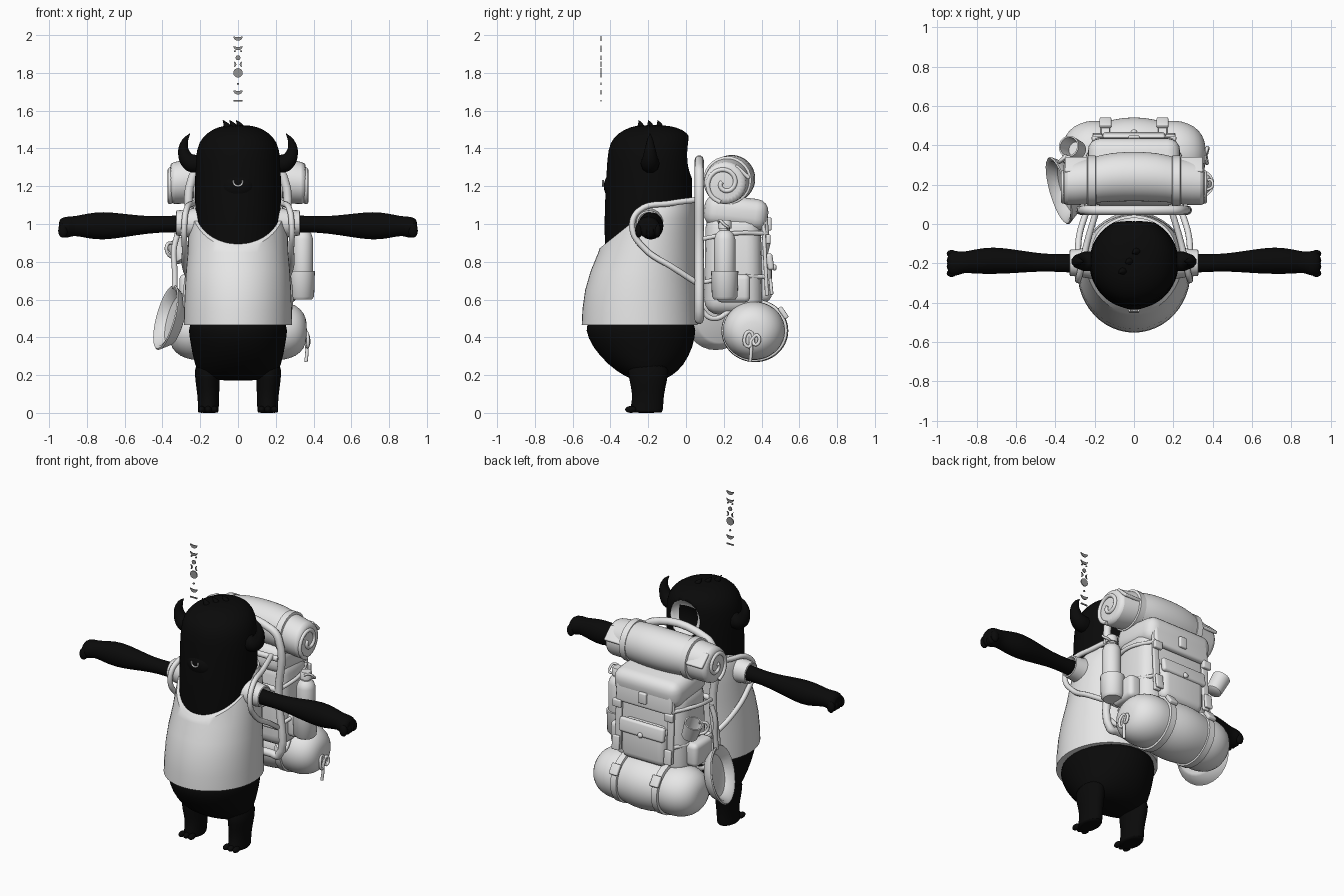
import bpy, bmesh, math
from mathutils import Vector

cube = bpy.data.objects.get("Cube")
if cube:
    bpy.data.objects.remove(cube, do_unlink=True)


def material(name, v):
    m = bpy.data.materials.new(name)
    m.use_nodes = True
    m.diffuse_color = (v, v, v, 1)
    b = m.node_tree.nodes["Principled BSDF"]
    b.inputs["Base Color"].default_value = (v, v, v, 1)
    b.inputs["Roughness"].default_value = 0.8
    return m


BLACK = material("black fur", 0.003)
WHITE = material("pale cloth", 0.8)
GREY = material("charm grey", 0.3)


def finish(bm, name, mat, loc=(0, 0, 0), aim=None, smooth=True):
    bmesh.ops.recalc_face_normals(bm, faces=bm.faces)
    me = bpy.data.meshes.new(name)
    bm.to_mesh(me)
    bm.free()
    ob = bpy.data.objects.new(name, me)
    bpy.context.collection.objects.link(ob)
    ob.location = loc
    if aim:
        ob.rotation_euler = Vector(aim).to_track_quat('Z', 'Y').to_euler()
    me.materials.append(mat)
    if smooth:
        bpy.ops.object.select_all(action='DESELECT')
        ob.select_set(True)
        bpy.context.view_layer.objects.active = ob
        bpy.ops.object.shade_smooth_by_angle(angle=math.radians(40))
    return ob


def loft(name, rings, mat, axis='Z', soft=True, cut=None, n=28, loc=(0, 0, 0), aim=None):
    """Skin elliptical rings (t, centre a, centre b, radius a, radius b) along an axis."""
    bm = bmesh.new()
    loops = []
    for t, a, b, ra, rb in rings:
        ring = []
        for i in range(n):
            w = math.tau * i / n
            u, v = a + ra * math.cos(w), b + rb * math.sin(w)
            ring.append(bm.verts.new((u, v, t) if axis == 'Z' else (t, u, v)))
        loops.append(ring)
    for p, q in zip(loops, loops[1:]):
        for i in range(n):
            j = (i + 1) % n
            bm.faces.new((p[i], p[j], q[j], q[i]))
    bm.faces.new(loops[0])
    bm.faces.new(loops[-1])
    if cut:
        geom = bm.verts[:] + bm.edges[:] + bm.faces[:]
        r = bmesh.ops.bisect_plane(bm, geom=geom, plane_co=cut[0], plane_no=cut[1], clear_outer=True)
        bmesh.ops.holes_fill(bm, edges=[e for e in r["geom_cut"] if isinstance(e, bmesh.types.BMEdge)])
    ob = finish(bm, name, mat, loc, aim)
    if soft:
        ob.modifiers.new("soft", 'SUBSURF').levels = 1
        ob.modifiers["soft"].render_levels = 1
    return ob


def lathe(name, profile, mat, loc, aim=(0, 0, 1)):
    return loft(name, [(z, 0, 0, r, r) for r, z in profile], mat, soft=False, loc=loc, aim=aim)


def box(name, loc, size, mat=WHITE, bevel=0.01, tilt=0, top=1):
    bm = bmesh.new()
    bmesh.ops.create_cube(bm, size=1)
    for v in bm.verts:
        k = top if v.co.z > 0 else 1
        v.co = Vector((v.co.x * size[0] * k, v.co.y * size[1] * k, v.co.z * size[2]))
    bmesh.ops.bevel(bm, geom=bm.edges[:], offset=bevel, segments=4, profile=0.5, affect='EDGES')
    ob = finish(bm, name, mat, loc)
    ob.rotation_euler.x = tilt
    return ob


def ball(name, loc, size, mat):
    bm = bmesh.new()
    bmesh.ops.create_uvsphere(bm, u_segments=20, v_segments=12, radius=1)
    bmesh.ops.scale(bm, vec=size, verts=bm.verts)
    return finish(bm, name, mat, loc)


def tube(name, pts, r, mat=WHITE, radii=None, closed=False):
    cu = bpy.data.curves.new(name, 'CURVE')
    cu.dimensions = '3D'
    cu.bevel_depth, cu.bevel_resolution, cu.resolution_u = r, 3, 6
    cu.use_fill_caps = True
    sp = cu.splines.new('BEZIER')
    sp.bezier_points.add(len(pts) - 1)
    sp.use_cyclic_u = closed
    for i, (b, p) in enumerate(zip(sp.bezier_points, pts)):
        b.co = p
        b.handle_left_type = b.handle_right_type = 'AUTO'
        b.radius = radii[i] if radii else 1
    cu.materials.append(mat)
    ob = bpy.data.objects.new(name, cu)
    bpy.context.collection.objects.link(ob)
    return ob


# Body: hips, shirt cut along a sloping neckline, head
loft("hips", [(.17, 0, -.2, .14, .06), (.19, 0, -.2, .2, .12), (.25, 0, -.21, .23, .2),
              (.35, 0, -.23, .25, .27), (.44, 0, -.24, .265, .295), (.5, 0, -.24, .26, .29)], BLACK)
loft("shirt", [(.465, 0, -.245, .275, .295), (.465, 0, -.245, .287, .307), (.55, 0, -.245, .285, .303),
               (.65, 0, -.24, .281, .294), (.75, 0, -.228, .275, .277), (.85, 0, -.207, .266, .257),
               (.95, 0, -.19, .262, .24), (1.03, 0, -.175, .255, .225), (1.08, 0, -.16, .243, .21),
               (1.12, 0, -.14, .215, .185), (1.13, 0, -.13, .15, .13)],
     WHITE, soft=False, n=48, cut=((0, -.44, .885), (0, -.8, 1)))
head = loft("head", [(.84, 0, -.21, .2, .2), (.86, 0, -.207, .225, .228), (1.1, 0, -.2, .228, .232),
                     (1.28, 0, -.193, .229, .228), (1.4, 0, -.19, .222, .225), (1.46, 0, -.18, .19, .205),
                     (1.5, 0, -.17, .14, .16), (1.525, 0, -.18, .07, .08)], BLACK, n=32)

# Hollow patch in the back of the head, pale around a dark centre
cutter = ball("patch_cutter", (0, .035, 1.355), (.115, .075, .115), GREY)
head.data.materials.append(WHITE)
cutter.data.materials.clear()
cutter.data.materials.append(BLACK)
cutter.data.materials.append(WHITE)
for p in cutter.data.polygons:
    p.material_index = 1 if math.hypot(p.center.x, p.center.z) > .065 else 0
boo = head.modifiers.new("patch", 'BOOLEAN')
boo.object, boo.operation, boo.solver = cutter, 'DIFFERENCE', 'EXACT'
bpy.ops.object.select_all(action='DESELECT')
head.select_set(True)
bpy.context.view_layer.objects.active = head
for m in ("soft", "patch"):
    bpy.ops.object.modifier_apply(modifier=m)
bpy.data.objects.remove(cutter, do_unlink=True)

# Face, nose ring and hair tufts
ball("muzzle", (0, -.385, 1.2), (.09, .05, .07), BLACK)
arc = [math.pi * (.9 + 1.2 * i / 6) for i in range(7)]
tube("nose_ring", [(.024 * math.cos(w), -.44, 1.225 + .024 * math.sin(w)) for w in arc], .005)
for i, x in enumerate((-.07, -.035, 0)):
    y = -.24 + .05 * i
    tube("hair_tuft", [(x + .03, y, 1.48), (x + .01, y, 1.52), (x - .01, y - .01, 1.55)], .025, BLACK, (1, .7, .05))

# Paired limbs, horns, cuffs and shoulder straps
for s in (-1, 1):
    loft("leg", [(0, s * .158, -.21, .05, .075), (.005, s * .158, -.212, .057, .09), (.04, s * .157, -.205, .055, .085),
                 (.1, s * .157, -.2, .058, .083), (.17, s * .162, -.2, .065, .1), (.28, s * .165, -.2, .07, .12)], BLACK)
    for k in (-1, 0, 1):
        ball("toe", (s * .158 + k * .034, -.292, .018), (.018, .03, .018), BLACK)
    loft("arm", [(s * x, y, z, ry, rz) for x, y, z, ry, rz in (
        (.2, -.2, 1, .055, .055), (.36, -.2, 1, .044, .042), (.48, -.195, .995, .045, .045),
        (.6, -.19, .992, .06, .062), (.72, -.185, .99, .07, .077), (.8, -.19, .99, .063, .065),
        (.87, -.195, .99, .052, .05), (.89, -.2, .985, .062, .056), (.93, -.2, .98, .065, .056),
        (.95, -.2, .98, .045, .04))], BLACK, 'X')
    for k in range(4):
        ball("finger", (s * .927, -.25 + k * .033, .965), (.025, .019, .037), BLACK)
    loft("sleeve_cuff", [(s * x, -.197, 1.005, r, r) for x, r in (
        (.2, .085), (.27, .072), (.325, .066), (.328, .058), (.3, .045))], WHITE, 'X', soft=False)
    tube("horn", [(s * .19, -.19, 1.32), (s * .25, -.19, 1.325), (s * .287, -.19, 1.38), (s * .28, -.19, 1.44),
                  (s * .255, -.19, 1.478)], .05, BLACK, (1, 1, .65, .35, .05))
    tube("shoulder_strap", [(s * .19, .07, 1.13), (s * .235, -.08, 1.11), (s * .275, -.25, 1.07), (s * .285, -.285, .98),
                            (s * .282, -.22, .87), (s * .28, -.07, .77), (s * .24, .07, .68)], .016)
    tube("lower_strap", [(s * .24, .07, .56), (s * .23, .14, .5), (s * .2, .25, .55)], .014)

# Pack frame
tube("pack_frame", [(-.24, .07, .5), (-.24, .07, .9), (-.24, .07, 1.25), (-.19, .07, 1.3), (.19, .07, 1.3),
                    (.24, .07, 1.25), (.24, .07, .9), (.24, .07, .5), (.19, .07, .5), (-.19, .07, .5)], .024, closed=True)
for z in (.68, .92, 1.12):
    tube("frame_bar", [(-.24, .07, z), (.24, .07, z)], .018)

# Pack bag, lid, back pocket, straps and buckles
box("pack_bag", (0, .25, .79), (.5, .31, .54), bevel=.08, top=.94)
box("pack_lid", (0, .265, 1.06), (.47, .34, .17), bevel=.065, tilt=-.12)
box("lid_flap", (0, .415, 1.0), (.4, .04, .14), bevel=.018, tilt=.08)
box("back_pocket", (0, .4, .71), (.31, .11, .25), bevel=.045)
box("pocket_flap", (0, .445, .8), (.32, .035, .09), bevel=.016, tilt=.15)
ball("pocket_button", (0, .468, .77), (.017, .012, .017), WHITE)
box("lid_buckle", (0, .44, 1.0), (.055, .025, .07), bevel=.008)
for s in (-1, 1):
    box("pack_strap", (s * .185, .418, .83), (.042, .02, .42), bevel=.006, tilt=.05)
    box("strap_buckle", (s * .185, .435, .92), (.06, .025, .05), bevel=.008)
    box("strap_end", (s * .185, .45, .67), (.05, .018, .09), bevel=.006, tilt=.1)
    box("side_pocket", (s * .265, .25, .66), (.09, .18, .15), bevel=.03)
    for z in (.72, .95):
        tube("side_strap", [(s * .24, .08, z - .03), (s * .262, .25, z), (s * .19, .425, z)], .012)

# Upper bedroll with wrapped ends and straps
half = [(.36, .205, 1.215, .1), (.355, .205, 1.215, .113), (.24, .215, 1.228, .118), (.2, .225, 1.235, .117),
        (.12, .238, 1.24, .125)]
rolls = [(-x, y, z, r, r) for x, y, z, r in half] + [(0, .243, 1.24, .127, .127)]
rolls += [(x, y, z, r, r) for x, y, z, r in reversed(half)]
loft("bedroll", rolls, WHITE, 'X')
for s in (-1, 1):
    turns = [(1.3 * math.tau * i / 16 + 2.6, .015 + .088 * i / 16) for i in range(17)]
    tube("roll_spiral", [(s * .36, .205 + r * math.cos(w), 1.215 + r * math.sin(w)) for w, r in turns], .012)
    loft("bedroll_strap", [(s * x, .219, 1.231, r, r) for x, r in ((.19, .11), (.195, .128), (.235, .128), (.24, .11))],
         WHITE, 'X', soft=False)
    box("roll_edge", (s * .285, .3, 1.275), (.13, .1, .02), bevel=.008, tilt=-.75)

# Lower sleeping roll, pinched by two straps
side = [(.365, .05), (.35, .1), (.31, .145), (.24, .168), (.18, .165), (.145, .158), (.1, .17)]
puff = [(-x, r) for x, r in side] + [(0, .183)] + side[::-1]
loft("sleeping_roll", [(x, .365 - .12 * x * x, .435, r, r * .94) for x, r in puff], WHITE, 'X')
for s in (-1, 1):
    loft("sleeping_roll_strap", [(s * x, .363, .437, r, r * .95) for x, r in (
        (.12, .155), (.125, .174), (.165, .174), (.17, .155))], WHITE, 'X', soft=False)
    box("roll_buckle", (s * .145, .515, .53), (.06, .025, .07), bevel=.008, tilt=.6)
tube("knot_loop", [(.36, .34, .43), (.37, .31, .4), (.368, .33, .35), (.365, .35, .39), (.37, .38, .41),
                   (.372, .37, .36)], .009, closed=True)
tube("knot_cord", [(.355, .34, .41), (.365, .345, .34), (.36, .34, .27)], .009)

# Bottle in its holder
lathe("bottle", [(.05, .62), (.056, .63), (.056, .92), (.046, .95), (.028, .965), (.028, .975), (.036, .975),
                 (.036, 1.01), (.03, 1.02)], WHITE, (.342, .205, 0))
lathe("bottle_holder", [(.055, .6), (.068, .615), (.072, .75), (.06, .75), (.057, .7)], WHITE, (.335, .205, 0))
tube("bottle_loop", [(.35, .18, 1.0), (.385, .18, 1.02), (.4, .2, 1.0), (.385, .225, .98)], .007, closed=True)

# Pan and mug hung on the other side
lathe("pan", [(.12, -.065), (.135, -.06), (.172, -.008), (.178, 0), (.172, .006), (.155, 0), (.125, -.04), (.1, -.045)],
      WHITE, (-.38, .17, .505), (-.93, -.27, .25))
tube("pan_handle", [(-.335, .17, .66), (-.335, .18, .75), (-.34, .19, .86), (-.32, .2, .95)], .015)
lathe("mug", [(.042, -.06), (.048, -.055), (.055, .055), (.047, .055), (.04, -.04)], WHITE, (-.31, .385, .86), (-.35, .15, .8))
tube("mug_handle", [(-.34, .35, .9), (-.375, .32, .89), (-.37, .32, .84), (-.33, .35, .82)], .009)


# Floating column of thin charms
def charm(name, z, outline):
    bm = bmesh.new()
    f = bm.faces.new([bm.verts.new((x, 0, v)) for x, v in outline])
    r = bmesh.ops.extrude_face_region(bm, geom=[f])
    bmesh.ops.translate(bm, vec=(0, .006, 0), verts=[v for v in r["geom"] if isinstance(v, bmesh.types.BMVert)])
    finish(bm, name, GREY, (0, -.453, z), smooth=False)


def disc(r):
    return [(r * math.cos(math.tau * i / 20), r * math.sin(math.tau * i / 20)) for i in range(20)]


def crescent(r, depth):
    ws = [math.pi * (1 + i / 12) for i in range(13)]
    low = [(r * math.cos(w), r * math.sin(w)) for w in ws]
    return low + [(x, z * depth) for x, z in low[-2:0:-1]]


charm("charm_bar", 1.652, [(x * .024, z * .004) for x, z in ((-1, -1), (1, -1), (1, 1), (-1, 1))])
for z, d in ((1.71, .2), (1.945, .3), (1.995, .2)):
    charm("charm_crescent", z, crescent(.025, d))
for z, r in ((1.742, .006), (1.8, .025), (1.88, .013)):
    charm("charm_disc", z, disc(r))
for s in (-1, 1):
    charm("charm_side_arc", 1.845, [(s * (.024 + z), x) for x, z in crescent(.015, .4)])
    charm("charm_dot", 1.915, [(x + s * .016, z) for x, z in disc(.005)])
